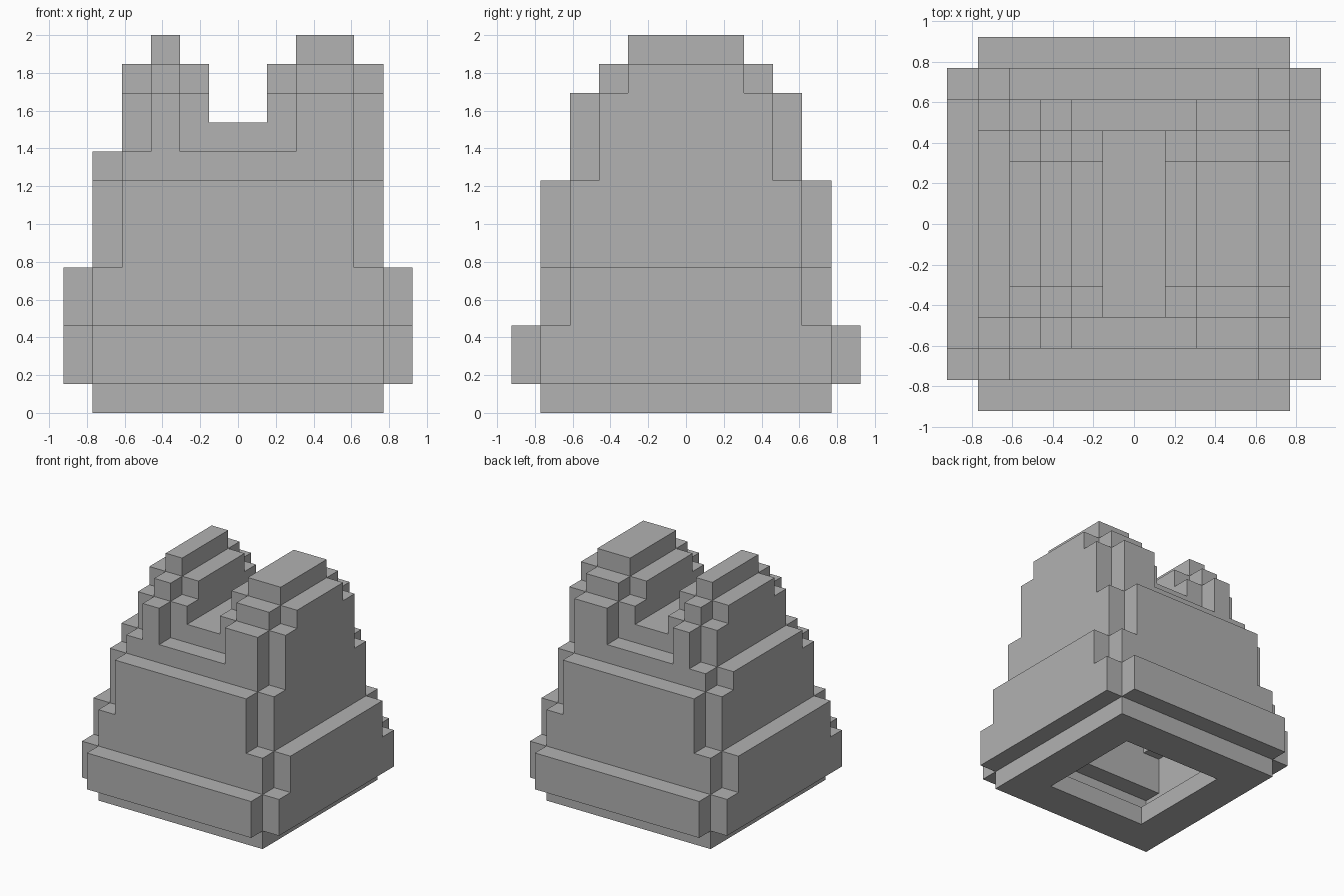
import bpy, bmesh
from mathutils import Vector

cube = bpy.data.objects.get("Cube")
if cube:
    bpy.data.objects.remove(cube, do_unlink=True)

UNIT = 2 / 13  # edge of one block

stone = bpy.data.materials.new("plain_grey")
stone.use_nodes = True
grey = (0.445, 0.445, 0.445, 1)
stone.diffuse_color = grey
stone.node_tree.nodes["Principled BSDF"].inputs["Base Color"].default_value = grey


def tower(inner, outer, core_a, core_b):
    """Stepped tower: a wide body crossed by a narrower, longer core."""
    return [(inner, outer, 3, 9, 11), (core_a, core_b, 4, 9, 11),
            (inner, outer, 2, 11, 12), (core_a, core_b, 3, 11, 12),
            (core_a, core_b, 2, 12, 13)]


# Each block: x start, x end, half depth in y, z start, z end (block units)
PARTS = {
    "base_ring": [(-5, 5, 5, 0, 1)],
    "lower_skirt": [(-5, 5, 6, 1, 3), (-6, 6, 5, 1, 3), (-6, 6, 4, 3, 5), (-5, 5, 5, 3, 5)],
    "main_body": [(-4, 4, 5, 5, 8), (-5, 5, 4, 5, 8)],
    "shoulders": [(-4, 4, 4, 8, 9), (-5, 5, 3, 8, 9)],
    "notch_floor": [(-1, 1, 3, 9, 10)],
    "right_tower": tower(-4, -1, -3, -2),
    "left_tower": tower(1, 5, 2, 4),
}

# Fill the blocks, remembering which part owns each cell
owner = {}
for name, blocks in PARTS.items():
    for x0, x1, depth, z0, z1 in blocks:
        for x in range(x0, x1):
            for y in range(-depth, depth):
                for z in range(z0, z1):
                    owner[x, y, z] = name

AXES = [(a, s) for a in range(3) for s in (-1, 1)]


def neighbour(cell, axis, sign):
    moved = list(cell)
    moved[axis] += sign
    return tuple(moved)


# Hollow the inside to a shell one block thick, and open the bottom
shell = {c for c in owner if not all(neighbour(c, a, s) in owner for a, s in AXES)}
shell -= {(x, y, 0) for x in range(-3, 3) for y in range(-3, 3)}


def add_side(bm, verts, cell, axis, sign):
    """Add the outward square on one side of a cell."""
    u, v = (axis + 1) % 3, (axis + 2) % 3
    corners = []
    for du, dv in ((0, 0), (1, 0), (1, 1), (0, 1))[::sign]:
        p = list(cell)
        p[axis] += sign > 0
        p[u] += du
        p[v] += dv
        key = tuple(p)
        if key not in verts:
            verts[key] = bm.verts.new(Vector(key) * UNIT)
        corners.append(verts[key])
    bm.faces.new(corners)


# Build one object per part from the exposed sides only
for name in PARTS:
    bm, verts = bmesh.new(), {}
    for cell in sorted(c for c in shell if owner[c] == name):
        for axis, sign in AXES:
            if neighbour(cell, axis, sign) not in shell:
                add_side(bm, verts, cell, axis, sign)
    mesh = bpy.data.meshes.new(name)
    bm.to_mesh(mesh)
    bm.free()
    mesh.materials.append(stone)
    bpy.context.collection.objects.link(bpy.data.objects.new(name, mesh))
